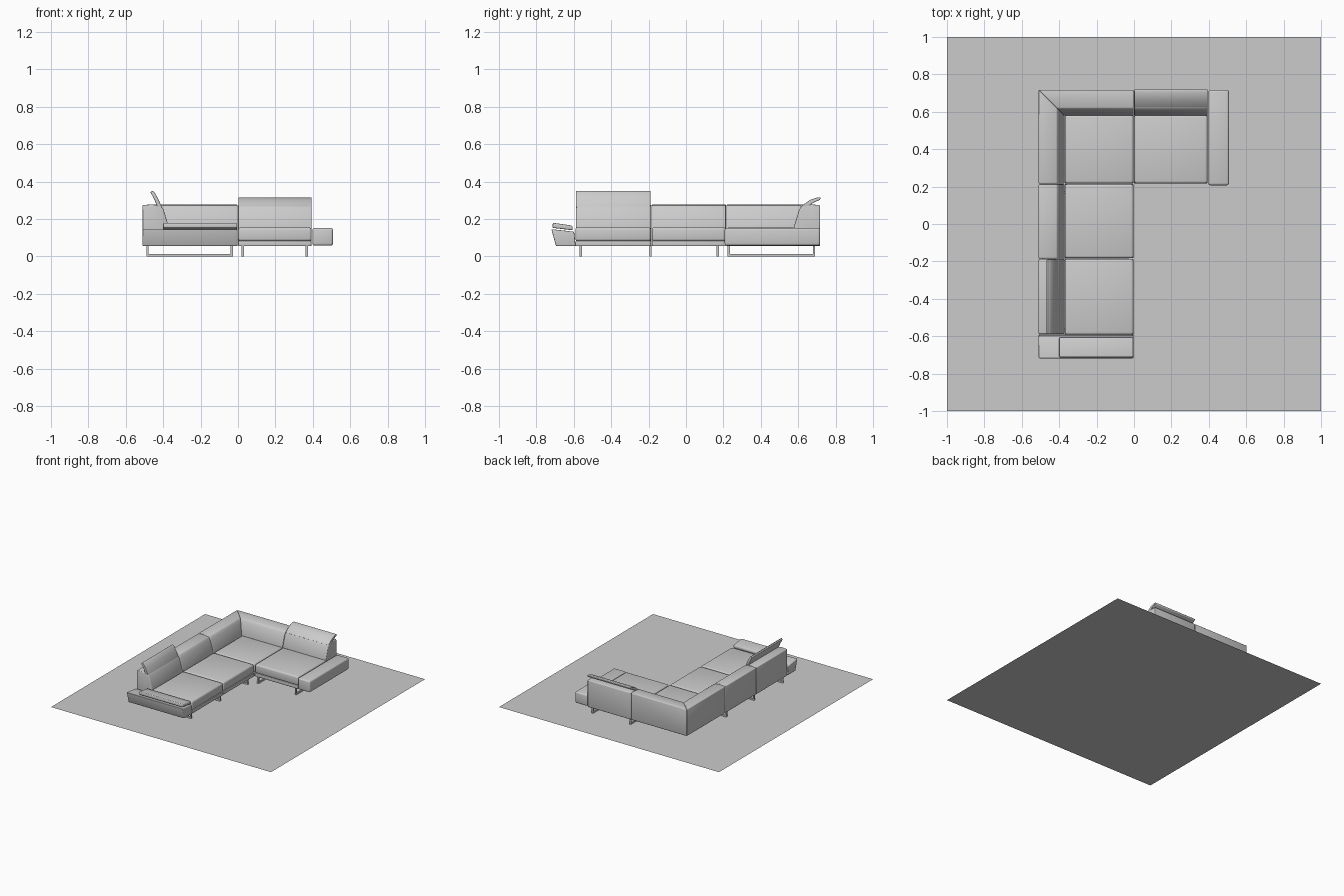
import bpy, bmesh

if "Cube" in bpy.data.objects:
    bpy.data.objects.remove(bpy.data.objects["Cube"])

Z0, SEAT_TOP = 0.055, 0.155
LEFT, REAR = -0.51, 0.717      # outer faces of the two backs


def finish(name, bm, bevel, segs=3):
    bmesh.ops.recalc_face_normals(bm, faces=bm.faces)
    me = bpy.data.meshes.new(name)
    bm.to_mesh(me)
    bm.free()
    ob = bpy.data.objects.new(name, me)
    bpy.context.collection.objects.link(ob)
    bpy.ops.object.select_all(action='DESELECT')
    ob.select_set(True)
    bpy.context.view_layer.objects.active = ob
    if bevel:
        m = ob.modifiers.new("soft_edges", 'BEVEL')
        m.width, m.segments = bevel, segs
        m.limit_method, m.angle_limit = 'ANGLE', 0.5
        bpy.ops.object.modifier_apply(modifier=m.name)
    bpy.ops.object.shade_smooth_by_angle(angle=0.6)
    return ob


def box(name, x0, x1, y0, y1, z0, z1, bevel=0.01):
    bm = bmesh.new()
    bmesh.ops.create_cube(bm, size=1)
    for v in bm.verts:
        v.co = ((x0 + x1) / 2 + v.co.x * (x1 - x0),
                (y0 + y1) / 2 + v.co.y * (y1 - y0),
                (z0 + z1) / 2 + v.co.z * (z1 - z0))
    return finish(name, bm, bevel)


def prism(name, pts, place, t0, t1, bevel=0.006):
    """Extrude profile (d, z); t0/t1 may be functions of d for mitred ends."""
    bm = bmesh.new()
    rings = []
    for t in (t0, t1):
        rings.append([bm.verts.new(place(d, t(d) if callable(t) else t, z)) for d, z in pts])
    bm.faces.new(rings[0])
    bm.faces.new(rings[1][::-1])
    n = len(pts)
    for i in range(n):
        j = (i + 1) % n
        bm.faces.new((rings[0][i], rings[0][j], rings[1][j], rings[1][i]))
    return finish(name, bm, bevel)


# profile placement: d is the distance inward from the outer face
def left_side(d, t, z): return (LEFT + d, t, z)
def rear_side(d, t, z): return (t, REAR - d, z)
def along_x(d, t, z): return (t, d, z)


# floor plate shown under the sofa
bm = bmesh.new()
bmesh.ops.create_grid(bm, x_segments=1, y_segments=1, size=1)
finish("base_plate", bm, 0)

# backs: vertical outside, sloped cushion face inside
BACK = [(0, Z0), (0, 0.275), (0.05, 0.278), (0.098, 0.272), (0.112, 0.25),
        (0.138, 0.165), (0.138, Z0)]
prism("back_left_middle", BACK, left_side, -0.184, 0.213)
prism("back_left_front", BACK, left_side, -0.588, -0.187)
prism("back_corner_left", BACK, left_side, 0.216, lambda d: REAR - d)
prism("back_corner_rear", BACK, rear_side, lambda d: LEFT + d, -0.002)
prism("back_right", BACK, rear_side, 0.001, 0.394)

# raised headrests
UPRIGHT = [(0.042, 0.343), (0.050, 0.352), (0.062, 0.345), (0.082, 0.312),
           (0.104, 0.262), (0.080, 0.262), (0.062, 0.305)]
RECLINED = [(0.0, 0.303), (-0.003, 0.315), (0.012, 0.316), (0.055, 0.302),
            (0.106, 0.264), (0.07, 0.262), (0.035, 0.288)]
prism("headrest_left", UPRIGHT, left_side, -0.588, -0.19, 0.003)
prism("headrest_right", RECLINED, rear_side, 0.002, 0.394, 0.003)

# seats: plinth and cushion for each module
SEATS = {"front": (-0.370, -0.003, -0.592, -0.187),
         "middle": (-0.370, -0.003, -0.183, 0.213),
         "corner": (-0.370, -0.003, 0.217, 0.583),
         "right": (0.001, 0.393, 0.217, 0.583)}
for key, (x0, x1, y0, y1) in SEATS.items():
    box(f"seat_plinth_{key}", x0, x1, y0, y1, Z0, 0.084, 0.004)
    box(f"seat_cushion_{key}", x0, x1, y0, y1, 0.082, SEAT_TOP, 0.013)

# right armrest, low and level
box("armrest_right", 0.397, 0.508, 0.207, REAR, 0.058, 0.152, 0.012)

# front armrest with flared outside and a loose tilted pad
prism("armrest_front", [(-0.695, Z0), (-0.72, 0.146), (-0.598, 0.132), (-0.59, Z0)],
      along_x, LEFT, -0.003, 0.006)
prism("armrest_pad", [(-0.714, 0.153), (-0.712, 0.18), (-0.608, 0.165), (-0.606, 0.14)],
      along_x, -0.40, -0.004, 0.007)


# sled legs: two posts and a floor runner
def sled(name, place, c, t0, t1):
    w, h = 0.006, 0.012
    prof = [(t0, 0), (t1, 0), (t1, 0.06), (t1 - h, 0.06), (t1 - h, h),
            (t0 + h, h), (t0 + h, 0.06), (t0, 0.06)]
    prism(name, prof, place, c - w, c + w, 0)


for i, y in enumerate((-0.563, -0.19, 0.17)):
    sled(f"sled_leg_left_{i + 1}", lambda d, t, z: (d, t, z), y, -0.49, -0.027)
for i, x in enumerate((0.025, 0.368)):
    sled(f"sled_leg_right_{i + 1}", along_x, x, 0.222, 0.69)
